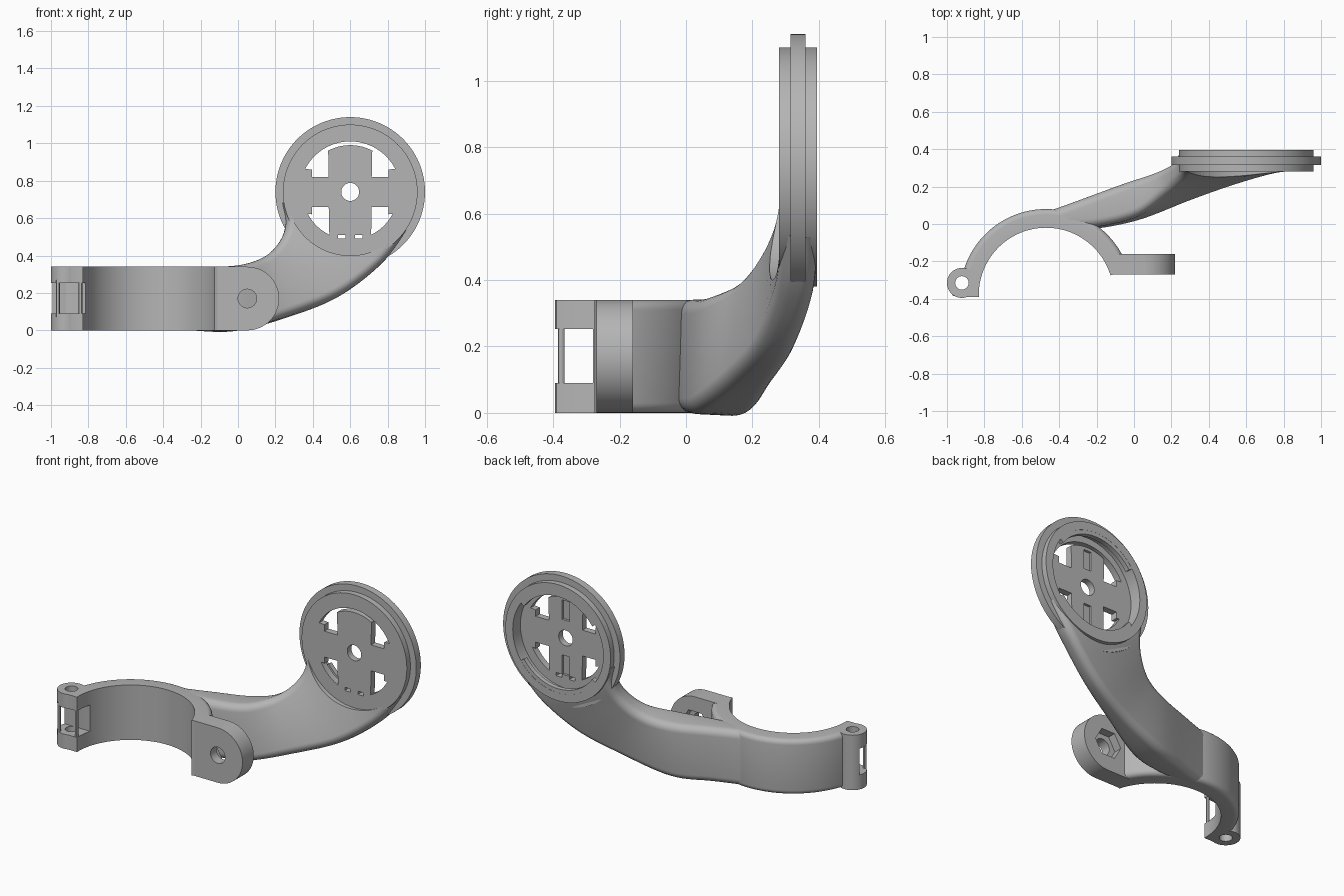
import bpy, bmesh
from math import sin, cos, pi, radians
from mathutils import Vector

if "Cube" in bpy.data.objects:
    bpy.data.objects.remove(bpy.data.objects["Cube"])

grey = bpy.data.materials.new("matte_grey")
grey.use_nodes = True
colour = (0.46, 0.46, 0.46, 1)
grey.diffuse_color = colour
grey.node_tree.nodes["Principled BSDF"].inputs["Base Color"].default_value = colour
parts = []


def arc(cx, cy, r, a0=0, a1=360, n=64):
    """Points on an arc; a full circle leaves out the repeated end point."""
    steps = n if a1 - a0 == 360 else n + 1
    angles = [radians(a0 + (a1 - a0) * i / n) for i in range(steps)]
    return [(cx + r * cos(a), cy + r * sin(a)) for a in angles]


def band(cx, cy, r0, r1, a0, a1, n=32):
    return arc(cx, cy, r1, a0, a1, n) + arc(cx, cy, r0, a0, a1, n)[::-1]


def rect(x0, y0, x1, y1):
    return [(x0, y0), (x1, y0), (x1, y1), (x0, y1)]


def loft(name, rings, closed=False):
    """Skin a list of equal point rings and cap the ends."""
    bm = bmesh.new()
    rows = [[bm.verts.new(p) for p in ring] for ring in rings]
    n = len(rows[0])
    for a, b in zip(rows, rows[1:]):
        for i in range(n):
            bm.faces.new((a[i], a[(i + 1) % n], b[(i + 1) % n], b[i]))
    bm.faces.new(rows[0])
    bm.faces.new(rows[-1])
    bmesh.ops.recalc_face_normals(bm, faces=bm.faces)
    mesh = bpy.data.meshes.new(name)
    bm.to_mesh(mesh)
    bm.free()
    obj = bpy.data.objects.new(name, mesh)
    bpy.context.collection.objects.link(obj)
    mesh.materials.append(grey)
    return obj


def prism(name, pts, lo, hi, axis="z"):
    """Extrude an outline along z, or an x-z outline along y."""
    place = (lambda p, h: (p[0], p[1], h)) if axis == "z" else (lambda p, h: (p[0], h, p[1]))
    return loft(name, [[place(p, h) for p in pts] for h in (lo, hi)])


def combine(obj, tools, operation="DIFFERENCE"):
    """Apply each tool to the object, then discard the tool."""
    for tool in tools:
        mod = obj.modifiers.new("combine", "BOOLEAN")
        mod.operation, mod.object, mod.solver = operation, tool, "EXACT"
        bpy.context.view_layer.update()
        result = bpy.data.meshes.new_from_object(
            obj.evaluated_get(bpy.context.evaluated_depsgraph_get()))
        obj.modifiers.clear()
        obj.data = result
        bpy.data.objects.remove(tool)
    return obj


# Half-ring clamp with softened outer rims
CX, CY, H = -0.47, -0.38, 0.34
soft = 0.03
profile = [(0.36, 0)] + arc(0.46 - soft, soft, soft, -90, 0, 5)
profile += arc(0.46 - soft, H - soft, soft, 0, 90, 5) + [(0.36, H)]
rings = []
for i in range(61):
    a = radians(17 + 163 * i / 60)
    rings.append([(CX + r * cos(a), CY + r * sin(a), z) for r, z in profile])
clamp = loft("clamp_ring", rings)

# Hinge barrel with pin hole and open window
HX, HY = -0.92, -0.315
combine(clamp, [prism("barrel", arc(HX, HY, 0.08), 0, H),
                prism("hinge_foot", rect(HX, -0.39, -0.83, HY), 0, H)], "UNION")
combine(clamp, [prism("pin_hole", arc(HX, HY, 0.036, n=32), -0.1, 0.5),
                prism("window", rect(-1.1, -0.5, -0.79, -0.28), 0.09, 0.253)])
parts.append(clamp)
for side, x in (("outer", -0.962), ("inner", -0.842)):
    parts.append(prism(side + "_hinge_post", arc(x, -0.375, 0.01, n=12), 0.07, 0.27))

# Bolt lug with through hole and nut pocket
lug = prism("bolt_lug", [(-0.12, 0)] + arc(0.05, 0.17, 0.17, -90, 90, 32) + [(-0.12, H)],
            -0.27, -0.16, "y")
combine(lug, [prism("bolt_hole", arc(0.05, 0.17, 0.05, n=32), -0.4, 0, "y"),
              prism("nut_pocket", arc(0.05, 0.17, 0.09, n=6), -0.21, 0, "y")])
parts.append(lug)

# Twisting arm: upper edge, lower edge, thickness
stations = [
    ((-0.45, 0.027, 0.34), (-0.45, 0.027, 0), 0.085),
    ((-0.25, 0.06, 0.34), (-0.25, 0.05, 0), 0.16),
    ((-0.02, 0.13, 0.343), (0, 0.11, 0), 0.19),
    ((0.13, 0.215, 0.385), (0.3, 0.19, 0.085), 0.14),
    ((0.22, 0.28, 0.47), (0.55, 0.265, 0.19), 0.12),
    ((0.255, 0.325, 0.57), (0.77, 0.325, 0.36), 0.115),
    ((0.235, 0.34, 0.68), (0.9, 0.34, 0.53), 0.11),
]
stations = [(Vector(u), Vector(l), t) for u, l, t in stations]


def spline(p0, p1, p2, p3, t):
    return (p1 * 2 + (p2 - p0) * t + (p0 * 2 - p1 * 5 + p2 * 4 - p3) * t ** 2
            + (p1 * 3 - p0 - p2 * 3 + p3) * t ** 3) * 0.5


last = len(stations) - 1
path = []
for i in range(last):
    four = [stations[min(max(k, 0), last)] for k in range(i - 1, i + 3)]
    for s in range(8):
        path.append([spline(*column, s / 8) for column in zip(*four)])
path.append(stations[-1])
mids = [(u + l) / 2 for u, l, t in path]
rings = []
for i, (u, l, t) in enumerate(path):
    tangent = mids[min(i + 1, len(mids) - 1)] - mids[max(i - 1, 0)]
    across = (u - l).normalized()
    normal = across.cross(tangent).normalized()
    w, h = (u - l).length / 2, t / 2
    r = min(0.045, h * 0.9)
    outline = []
    for k, (sx, sy) in enumerate(((1, 1), (-1, 1), (-1, -1), (1, -1))):
        outline += arc(sx * (w - r), sy * (h - r), r, 90 * k, 90 * k + 90, 6)
    rings.append([mids[i] + across * a + normal * b for a, b in outline])
arm = loft("arm", rings)

# Round mount plate with locating flange
DX, DZ = 0.6, 0.74
combine(arm, [prism("arm_trim", arc(DX, DZ, 0.34, n=96), -0.2, 0.6, "y")])
parts.append(arm)
disc = prism("mount_disc", arc(DX, DZ, 0.36, n=96), 0.28, 0.395, "y")
combine(disc, [prism("flange", arc(DX, DZ, 0.4, n=96), 0.315, 0.36, "y")], "UNION")

# Rear cavity, centre hole, locking openings and rear grooves
cuts = [prism("cavity", arc(DX, DZ, 0.31, n=96), 0.32, 0.5, "y"),
        prism("centre_hole", arc(DX, DZ, 0.048, n=32), 0.2, 0.5, "y"),
        prism("top_gap", band(DX, DZ, 0.25, 0.27, 60, 120), 0.2, 0.5, "y")]
for sx in (1, -1):
    for sz, r in ((1, 0.27), (-1, 0.255)):
        pts = arc(0, 0, r, 27, 64, 16) + [(0.115, 0.08), (0.205, 0.08), (0.205, 0.12)]
        cuts.append(prism("opening", [(DX + sx * x, DZ + sz * z) for x, z in pts],
                          0.2, 0.5, "y"))
    x = DX + sx * 0.045
    cuts.append(prism("slot", rect(x - 0.02, 0.49, x + 0.02, 0.51), 0.2, 0.5, "y"))
for z in (0.57, 0.91):
    cuts.append(prism("groove", rect(DX - 0.025, z - 0.06, DX + 0.025, z + 0.06),
                      0.305, 0.5, "y"))
combine(disc, cuts)
parts.append(disc)

# Locking lips inside the rear rim
for label, a in (("upper", 90), ("lower", 270)):
    parts.append(prism(label + "_lip", band(DX, DZ, 0.285, 0.33, a - 55, a + 55),
                       0.365, 0.394, "y"))

# Smooth curved faces, keep hard edges
bpy.ops.object.select_all(action="DESELECT")
for obj in parts:
    obj.select_set(True)
bpy.context.view_layer.objects.active = parts[0]
bpy.ops.object.shade_smooth_by_angle(angle=radians(30))
